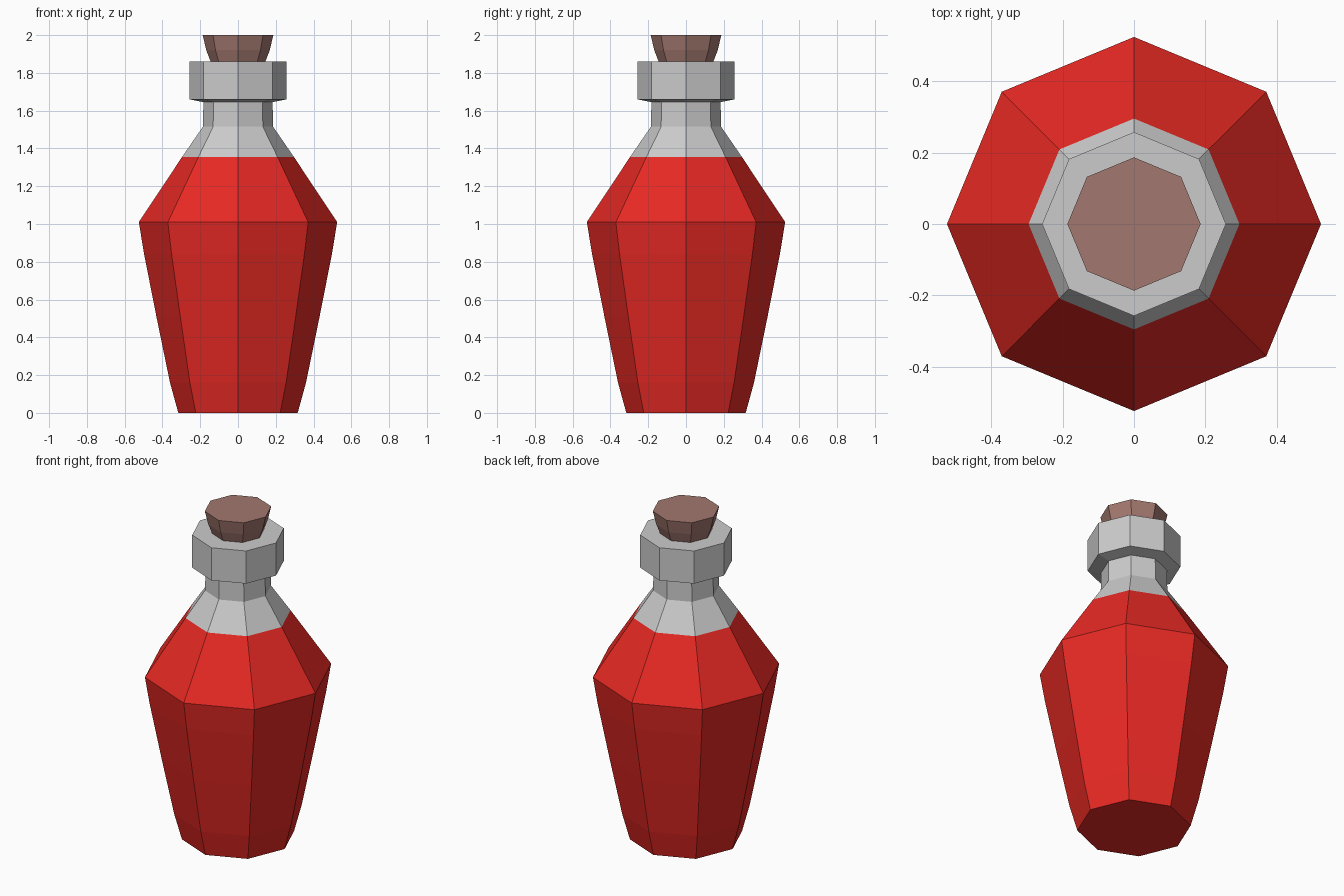
import bpy, bmesh
from math import sin, cos, tau

if "Cube" in bpy.data.objects:
    bpy.data.objects.remove(bpy.data.objects["Cube"])

SIDES = 8


def lathe(name, profile, cap_bottom=False, cap_top=False, color=None):
    """Turn a (radius, z) profile into a flat-faced octagonal part."""
    bm = bmesh.new()
    rings = [[bm.verts.new((r * cos(tau * i / SIDES), r * sin(tau * i / SIDES), z))
              for i in range(SIDES)] for r, z in profile]
    for low, high in zip(rings, rings[1:]):
        for i in range(SIDES):
            j = (i + 1) % SIDES
            bm.faces.new((low[i], low[j], high[j], high[i]))
    if cap_bottom:
        bm.faces.new(rings[0][::-1])
    if cap_top:
        bm.faces.new(rings[-1])
    mesh = bpy.data.meshes.new(name)
    bm.to_mesh(mesh)
    bm.free()
    obj = bpy.data.objects.new(name, mesh)
    bpy.context.collection.objects.link(obj)
    if color:
        mat = bpy.data.materials.new(name + "_color")
        mat.diffuse_color = (*color, 1)
        mat.use_nodes = True
        mat.node_tree.nodes["Principled BSDF"].inputs["Base Color"].default_value = mat.diffuse_color
        mesh.materials.append(mat)
    return obj


# Red filled body, up to the liquid line on the shoulder
lathe("liquid_body", [(0.316, 0), (0.36, 0.16), (0.43, 0.5), (0.497, 0.84),
                      (0.525, 1.01), (0.296, 1.355)],
      cap_bottom=True, color=(0.81, 0.0225, 0.0175))

# Clear shoulder, neck and thick collar, closed around the stopper
lathe("glass_neck", [(0.296, 1.355), (0.186, 1.515), (0.183, 1.645),
                     (0.258, 1.66), (0.258, 1.86), (0.14, 1.86)])

# Tapered cork stopper, its foot sunk into the collar
lathe("cork", [(0.13, 1.80), (0.145, 1.86), (0.168, 1.92), (0.187, 2.0)],
      cap_bottom=True, cap_top=True, color=(0.365, 0.188, 0.16))
